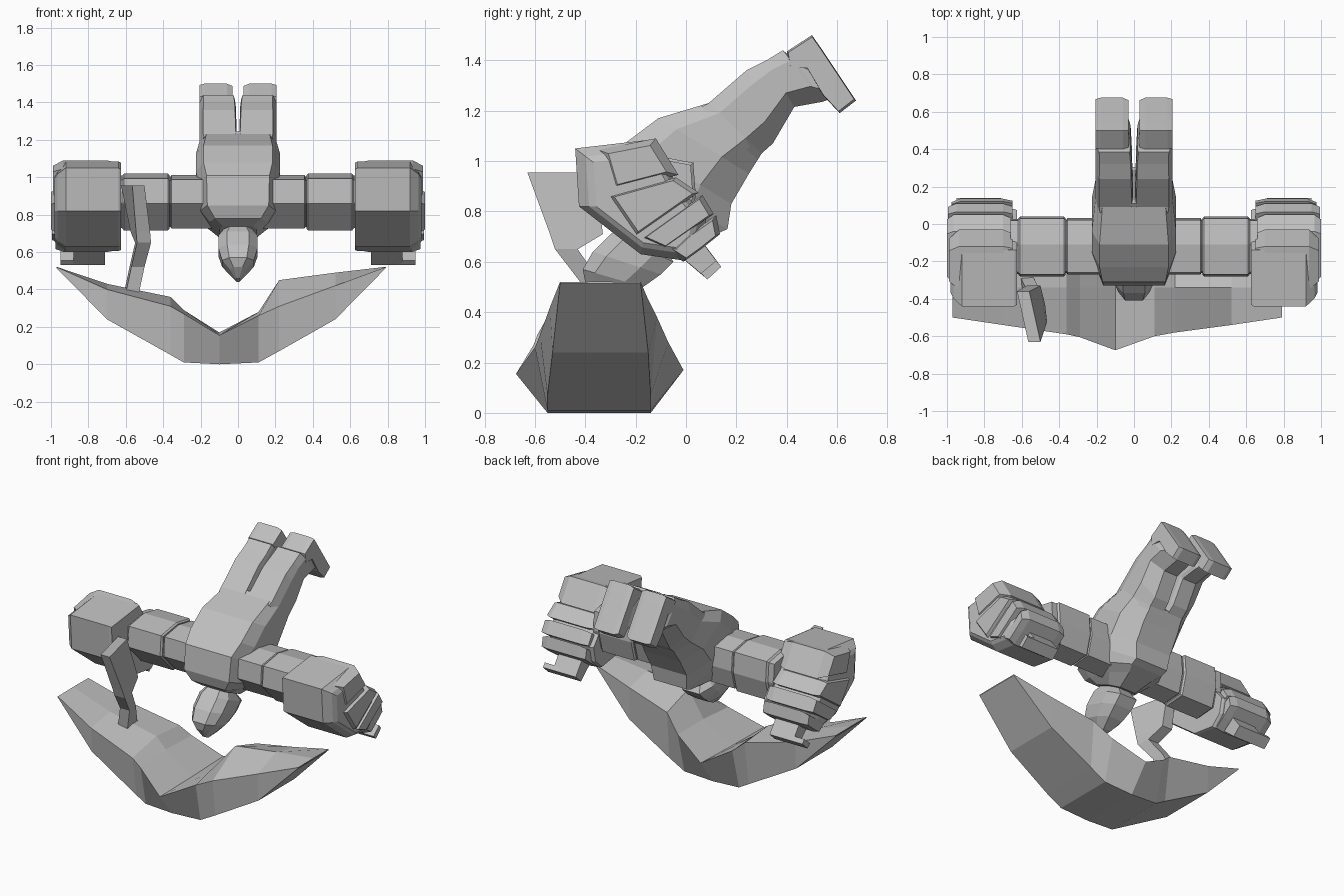
import bpy, bmesh

if "Cube" in bpy.data.objects:
    bpy.data.objects.remove(bpy.data.objects["Cube"])

GREY = bpy.data.materials.new("plain_grey")
GREY.diffuse_color = (0.52, 0.52, 0.52, 1)
GREY.use_nodes = True
GREY.node_tree.nodes["Principled BSDF"].inputs["Base Color"].default_value = GREY.diffuse_color


def finish(name, bm, mirror=False):
    bmesh.ops.remove_doubles(bm, verts=bm.verts, dist=0.0005)
    bmesh.ops.recalc_face_normals(bm, faces=bm.faces)
    mesh = bpy.data.meshes.new(name)
    bm.to_mesh(mesh)
    bm.free()
    mesh.materials.append(GREY)
    ob = bpy.data.objects.new(name, mesh)
    bpy.context.collection.objects.link(ob)
    if mirror:
        ob.modifiers.new("mirror", 'MIRROR')
    return ob


def loft(name, rings, mirror=False):
    """Skin a row of rings that have equal point counts, and cap both ends."""
    bm = bmesh.new()
    rows = [[bm.verts.new(p) for p in ring] for ring in rings]
    n = len(rows[0])
    for a, b in zip(rows, rows[1:]):
        for i in range(n):
            j = (i + 1) % n
            bm.faces.new((a[i], a[j], b[j], b[i]))
    bm.faces.new(rows[0][::-1])
    bm.faces.new(rows[-1])
    return finish(name, bm, mirror)


def section(x, profile, scale=1.0):
    """Side profile (y, z) placed at x and scaled about its middle."""
    cy = sum(p[0] for p in profile) / len(profile)
    cz = sum(p[1] for p in profile) / len(profile)
    return [(x, cy + (y - cy) * scale, cz + (z - cz) * scale) for y, z in profile]


def between(up, low, spots):
    """Ring of points: x, and a fraction of the way from up to low (y, z)."""
    return [(x, up[0] + (low[0] - up[0]) * t, up[1] + (low[1] - up[1]) * t)
            for x, t in spots]


def body_ring(up, low, w, flat=0.82, back=0.58):
    """Eight-sided ring, flat at the front and back."""
    return between(up, low, (
        (-flat * w, 0), (flat * w, 0), (w, .2), (w, .7),
        (back * w, 1), (-back * w, 1), (-w, .7), (-w, .2)))


def leg_ring(up, low, inner, outer):
    """Leg ring: straight inside, chamfered outside."""
    return between(up, low, (
        (inner + .006, 0), (outer - .02, 0), (outer, .2), (outer, .7),
        (outer * .6, 1), (inner + .01, 1), (inner, .9), (inner, .1)))


# Torso, from neck to hips
loft("torso", [body_ring(*r) for r in (
    ((-.26, .74), (-.06, .65), .10),
    ((-.31, .78), (.06, .69), .15),
    ((-.33, .85), (.12, .71), .20),
    ((-.31, 1.01), (.165, .73), .205),
    ((-.23, 1.08), (.18, .83), .225),
    ((-.11, 1.17), (.25, .95), .225),
    ((.09, 1.23), (.30, 1.03), .206),
    ((.11, 1.245), (.305, 1.04), .20))])

# Head, hanging from the neck
loft("head", [body_ring(*r, flat=0.55, back=0.6) for r in (
    ((-.22, .76), (-.10, .68), .06),
    ((-.30, .71), (-.05, .60), .105),
    ((-.37, .64), (-.10, .55), .105),
    ((-.41, .57), (-.17, .50), .085),
    ((-.40, .52), (-.25, .46), .045),
    ((-.36, .46), (-.32, .44), .012))])

# Legs and feet
loft("leg", [leg_ring(*r) for r in (
    ((.06, 1.215), (.285, 1.005), .004, .202),
    ((.09, 1.23), (.30, 1.03), .006, .206),
    ((.24, 1.36), (.345, 1.07), .010, .206),
    ((.32, 1.40), (.43, 1.215), .012, .205),
    ((.385, 1.44), (.54, 1.235), .018, .206),
    ((.42, 1.41), (.555, 1.24), .022, .200),
    ((.50, 1.38), (.57, 1.25), .030, .195))], mirror=True)
FOOT = ((.41, 1.37), (.40, 1.435), (.50, 1.50), (.535, 1.45), (.675, 1.24),
        (.61, 1.19), (.545, 1.26), (.48, 1.37))
loft("foot", [section(.03, FOOT, .92), section(.06, FOOT), section(.18, FOOT),
              section(.207, FOOT, .95)], mirror=True)

# Arms: upper arm and thicker forearm cuff
ARM = ((-.11, 1.015), (-.265, .99), (-.275, .86), (-.14, .72), (0, .73),
       (.035, .86), (.025, .99))
loft("upper_arm", [section(.12, ARM, .97), section(.355, ARM, .97),
                   section(.36, ARM, .92), section(.375, ARM, .92)], mirror=True)
loft("forearm", [section(.365, ARM, .97), section(.375, ARM, 1.03),
                 section(.61, ARM, 1.03), section(.62, ARM, .95),
                 section(.66, ARM, .95)], mirror=True)

# Fists: a palm block, with slabs for fingers and a stubby thumb
PALM = ((-.44, 1.05), (-.14, 1.085), (-.05, .93), (.08, .77), (.06, .67),
        (-.01, .605), (-.18, .63), (-.425, .82))
loft("palm", [section(.625, PALM, .97), section(.64, PALM), section(.92, PALM),
              section(.965, PALM, .86), section(.98, PALM, .76)], mirror=True)
# Each finger: outline, x of the full width, x of the narrowed tip
FINGERS = (
    (((-.35, 1.045), (-.12, 1.09), (-.03, .945), (-.30, .875)), .935, .988, .72),
    (((-.31, .86), (-.04, .935), (.05, .875), (-.20, .70)), .965, .999, .86),
    (((-.18, .69), (.065, .865), (.11, .79), (-.09, .65)), .95, .995, .86),
    (((-.08, .645), (.12, .785), (.135, .71), (.06, .65), (-.01, .60)), .93, .975, .8))
for k, (f, reach, tip, taper) in enumerate(FINGERS):
    loft("finger_%d" % (k + 1), [section(.65, f, .88), section(.70, f),
         section(reach, f), section(tip, f, taper)], mirror=True)
THUMB = ((.065, .68), (.14, .58), (.085, .53), (-.01, .61))
TIP = ((.12, .605), (.14, .58), (.085, .53), (.06, .555))
loft("thumb", [section(.71, THUMB), section(.80, THUMB), section(.88, THUMB, .97)],
     mirror=True)
loft("thumb_tip", [section(.715, TIP), section(.95, TIP)], mirror=True)


# Crescent blade: bottom, rims and a central ridge at each station
def blade_ring(x, bottom, by, rf, mid, rb):
    return [(x, by[0], bottom), (x, *rf), (x, -.34, mid), (x, *rb), (x, by[1], bottom)]


TIP_Y, LOW_Y = (-.50, -.18), (-.55, -.14)
loft("crescent_blade", [blade_ring(*r) for r in (
    (-.97, .514, TIP_Y, (-.50, .52), .521, (-.18, .52)),
    (-.70, .24, (-.53, -.15), (-.54, .40), .43, (-.14, .42)),
    (-.36, .05, LOW_Y, (-.59, .31), .36, (-.10, .34)),
    (-.29, .01, LOW_Y, (-.605, .27), .29, (-.07, .28)),
    (-.10, .0, LOW_Y, (-.675, .155), .16, (-.01, .17)),
    (.11, .01, LOW_Y, (-.60, .26), .28, (-.07, .28)),
    (.22, .07, LOW_Y, (-.58, .31), .45, (-.115, .38)),
    (.52, .24, (-.53, -.15), (-.54, .42), .49, (-.15, .45)),
    (.79, .514, TIP_Y, (-.50, .52), .521, (-.18, .52)))])


# Bent handle: a narrow stem that widens into a plate
def handle_ring(z, front, back, x0, x1, lean):
    """Flat four-point ring whose back edge is shifted sideways by lean."""
    return [(x0, front, z), (x1, front, z), (x1 - lean, back, z), (x0 - lean, back, z)]


loft("blade_handle", [handle_ring(*r) for r in (
    (.38, -.40, -.28, -.60, -.53, .01),
    (.52, -.42, -.34, -.57, -.50, .01),
    (.65, -.52, -.43, -.54, -.465, .01),
    (.71, -.54, -.33, -.545, -.47, .03),
    (.955, -.63, -.36, -.565, -.50, .06))])
